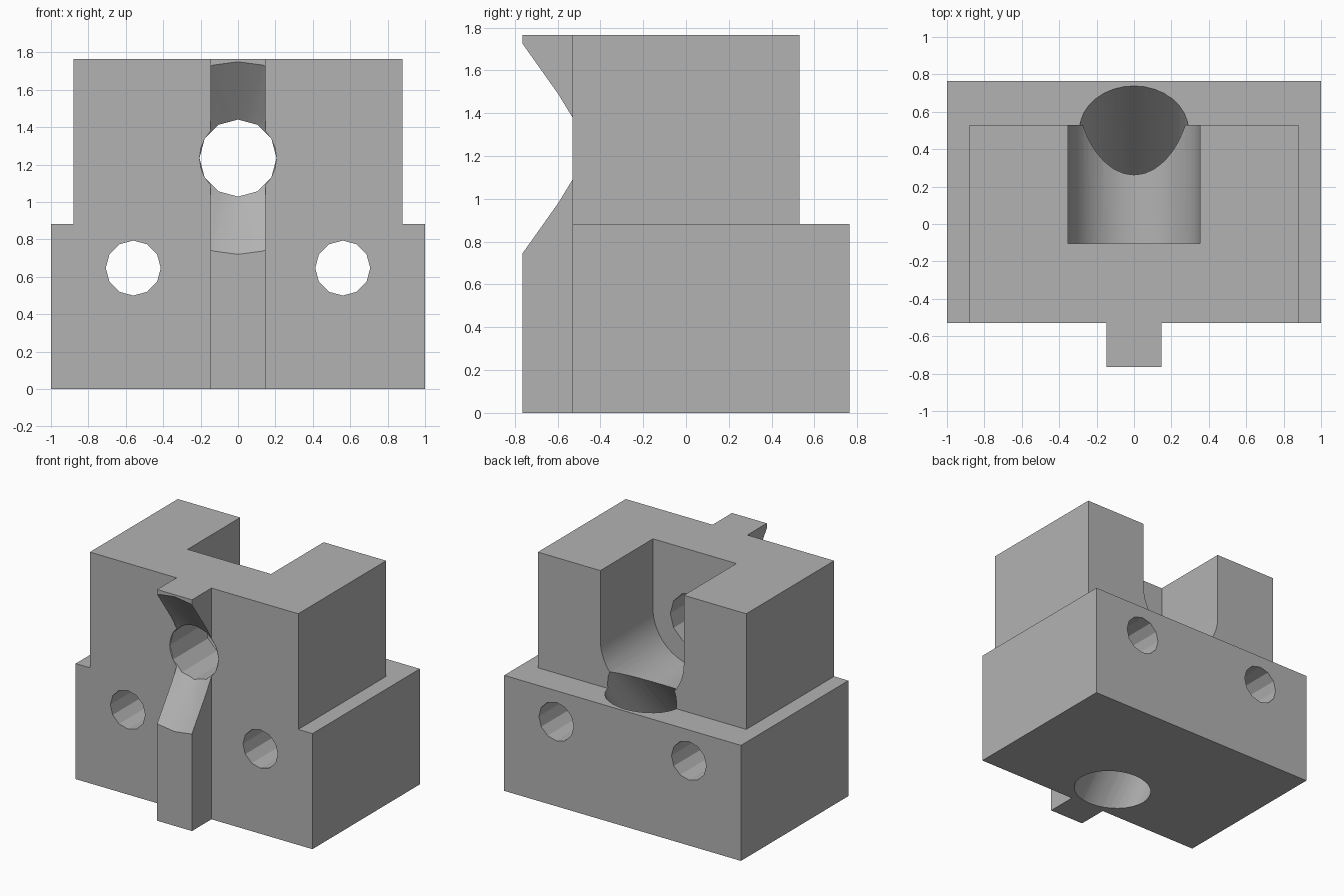
import bpy, bmesh, math
from mathutils import Matrix, Vector

if "Cube" in bpy.data.objects:
    bpy.data.objects.remove(bpy.data.objects["Cube"], do_unlink=True)

grey = bpy.data.materials.new("plain grey")
grey.use_nodes = True
colour = (0.45, 0.45, 0.45, 1)
grey.diffuse_color = colour
grey.node_tree.nodes["Principled BSDF"].inputs["Base Color"].default_value = colour


def finish(name, bm):
    bmesh.ops.recalc_face_normals(bm, faces=bm.faces)
    mesh = bpy.data.meshes.new(name)
    bm.to_mesh(mesh)
    bm.free()
    mesh.materials.append(grey)
    ob = bpy.data.objects.new(name, mesh)
    bpy.context.collection.objects.link(ob)
    return ob


def box(name, lo, hi):
    bm = bmesh.new()
    lo, hi = Vector(lo), Vector(hi)
    bmesh.ops.create_cube(bm, size=1)
    bmesh.ops.scale(bm, vec=hi - lo, verts=bm.verts)
    bmesh.ops.translate(bm, vec=(lo + hi) / 2, verts=bm.verts)
    return finish(name, bm)


def bore(name, x, z, y0, y1, r0, r1, sides):
    """Round cutter along y, radius r0 at y0 and r1 at y1."""
    bm = bmesh.new()
    place = Matrix.Translation((x, (y0 + y1) / 2, z)) @ Matrix.Rotation(-math.pi / 2, 4, "X")
    bmesh.ops.create_cone(bm, cap_ends=True, segments=sides, radius1=r0,
                          radius2=r1, depth=y1 - y0, matrix=place)
    return finish(name, bm)


def arch_slot(name, r, zc, top, y0, y1, sides=32):
    """U-shaped cutter, open at the top."""
    bm = bmesh.new()
    arc = [math.pi * (1 + i / sides) for i in range(sides + 1)]
    outline = [(r * math.cos(a), zc + r * math.sin(a)) for a in arc]
    outline += [(r, top), (-r, top)]
    face = bm.faces.new([bm.verts.new((x, y0, z)) for x, z in outline])
    side = bmesh.ops.extrude_face_region(bm, geom=[face])["geom"]
    moved = [g for g in side if isinstance(g, bmesh.types.BMVert)]
    bmesh.ops.translate(bm, vec=(0, y1 - y0, 0), verts=moved)
    return finish(name, bm)


def slanted_tunnel(name, half_x, sides=32):
    """Oval cutter that climbs from the underside to the back."""
    bm = bmesh.new()
    rings = []
    for z in (-0.1, 1.1):
        yc, half_y = -0.245 + 0.845 * z, 0.26 - 0.025 * z
        rings.append([bm.verts.new((half_x * math.cos(a), yc + half_y * math.sin(a), z))
                      for a in (math.tau * i / sides for i in range(sides))])
    low, high = rings
    for i in range(sides):
        j = (i + 1) % sides
        bm.faces.new((low[i], low[j], high[j], high[i]))
    bm.faces.new(low[::-1])
    bm.faces.new(high)
    return finish(name, bm)


def combine(target, tool, operation):
    mod = target.modifiers.new(tool.name, "BOOLEAN")
    mod.operation, mod.solver, mod.object = operation, "EXACT", tool
    bpy.context.view_layer.objects.active = target
    bpy.ops.object.modifier_apply(modifier=mod.name)
    bpy.data.objects.remove(tool, do_unlink=True)


# Stepped block with a front rib
body = box("block_body", (-1, -0.53, 0), (1, 0.765, 0.882))
combine(body, box("upper_block", (-0.88, -0.53, 0.5), (0.88, 0.53, 1.765)), "UNION")
combine(body, box("front_rib", (-0.147, -0.765, 0), (0.147, -0.4, 1.765)), "UNION")

# Slot in the back, centre bore and countersink
bore_z = 1.235
combine(body, arch_slot("back_slot", 0.3525, bore_z, 1.9, -0.105, 0.7), "DIFFERENCE")
combine(body, bore("centre_bore", 0, bore_z, -0.9, 0.1, 0.206, 0.206, 12), "DIFFERENCE")
combine(body, bore("countersink", 0, bore_z, -0.785, -0.373, 0.541, 0, 24), "DIFFERENCE")

# Mounting holes
for sx in (-1, 1):
    combine(body, bore("mounting_hole", sx * 0.56, 0.647, -0.9, 0.9, 0.147, 0.147, 12), "DIFFERENCE")

# Slanted tunnel
combine(body, slanted_tunnel("tunnel", 0.292), "DIFFERENCE")

# Smooth only the fine curves
body.select_set(True)
bpy.context.view_layer.objects.active = body
bpy.ops.object.shade_smooth_by_angle(angle=math.radians(20))
